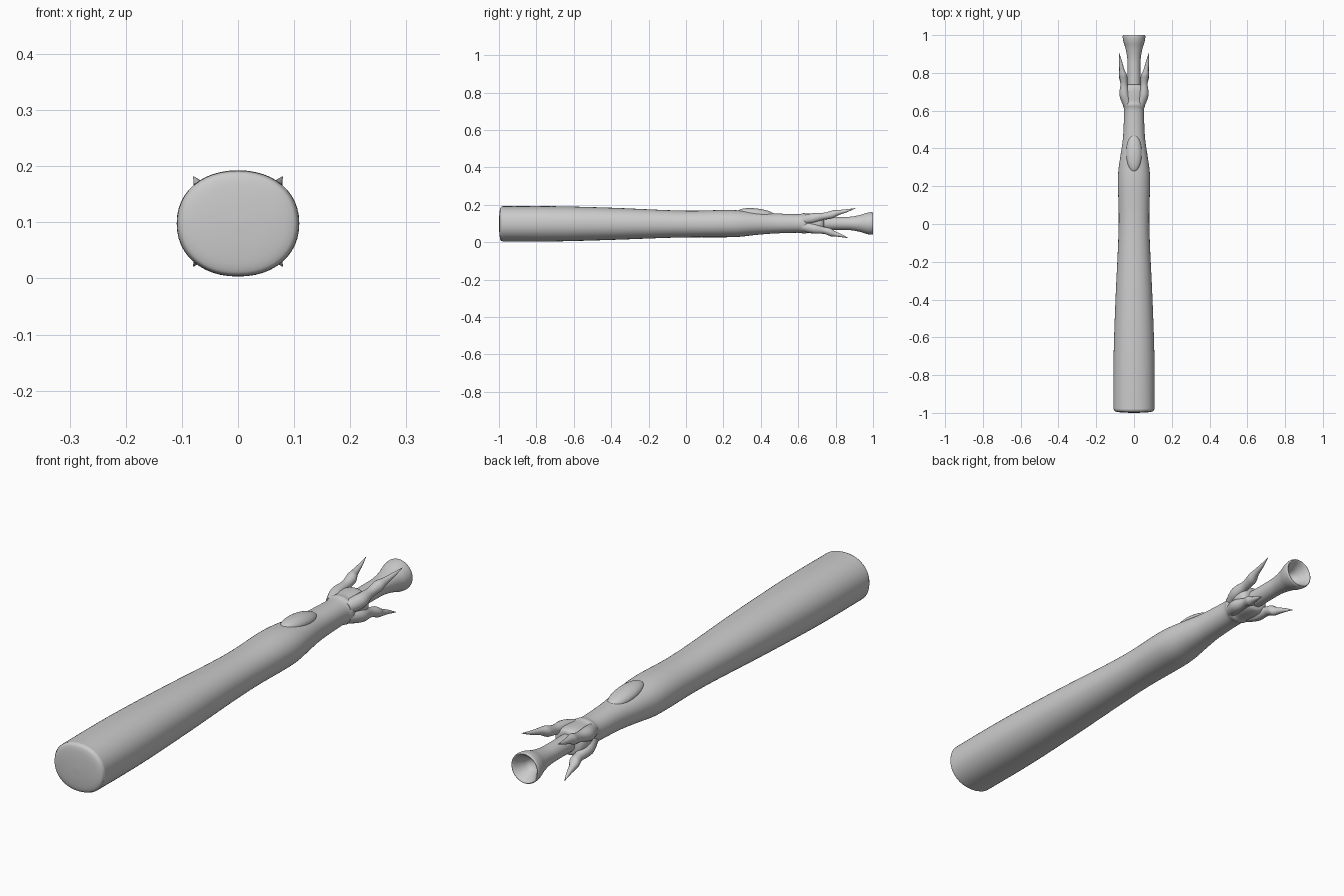
import bpy, bmesh, math
from mathutils import Vector

if "Cube" in bpy.data.objects:
    bpy.data.objects.remove(bpy.data.objects["Cube"])


def loft(name, sections, sides=40, power=2.0, steps=5):
    """Smooth skin through sections (y, x, z, rx, rz), capped at both ends."""
    pts = [Vector(s) for s in sections]
    pts = [pts[0]] + pts + [pts[-1]]
    rows = []
    for a, b, c, d in zip(pts, pts[1:], pts[2:], pts[3:]):
        for k in range(steps):
            t = k / steps
            rows.append(0.5 * (2 * b + (c - a) * t + (2 * a - 5 * b + 4 * c - d) * t * t
                               + (3 * b - a - 3 * c + d) * t ** 3))
    rows.append(pts[-1])
    bm = bmesh.new()
    rings = []
    for y, x, z, rx, rz in rows:
        ring = []
        for i in range(sides):
            a = 2 * math.pi * i / sides
            c, s = math.cos(a), math.sin(a)
            ring.append(bm.verts.new((
                x + rx * math.copysign(abs(c) ** (2 / power), c), y,
                z + rz * math.copysign(abs(s) ** (2 / power), s))))
        rings.append(ring)
    for p, q in zip(rings, rings[1:]):
        for i in range(sides):
            j = (i + 1) % sides
            bm.faces.new((p[i], p[j], q[j], q[i]))
    bm.faces.new(rings[0])
    bm.faces.new(rings[-1])
    bmesh.ops.recalc_face_normals(bm, faces=bm.faces)
    mesh = bpy.data.meshes.new(name)
    bm.to_mesh(mesh)
    bm.free()
    obj = bpy.data.objects.new(name, mesh)
    bpy.context.collection.objects.link(obj)
    smooth(obj)
    return obj


def smooth(obj):
    bpy.ops.object.select_all(action='DESELECT')
    bpy.context.view_layer.objects.active = obj
    obj.select_set(True)
    bpy.ops.object.shade_smooth_by_angle(angle=math.radians(45))


# Long handle, waist, collar ridge and palm: (y, z, rx, rz)
body = [(-1.0, .098, .004, .004), (-.998, .098, .06, .05), (-.993, .098, .095, .083),
        (-.982, .098, .107, .093), (-.95, .098, .109, .094), (-.7, .098, .108, .094),
        (-.4, .098, .098, .086), (-.1, .097, .084, .074), (.05, .097, .081, .071),
        (.2, .099, .085, .073), (.28, .099, .083, .071), (.36, .1, .072, .063),
        (.45, .1, .059, .055), (.54, .1, .054, .051), (.605, .1, .053, .050),
        (.63, .1, .059, .055), (.65, .1, .056, .052), (.685, .1, .064, .053),
        (.715, .1, .063, .052), (.733, .1, .053, .046), (.738, .1, .035, .032)]
loft("handle_body", [(y, 0, z, rx, rz) for y, z, rx, rz in body], 48, 2.15)

# Central flared tube with hollow mouth: (y, radius)
tube = [(.68, .034), (.76, .034), (.83, .034), (.88, .036), (.93, .045), (.965, .056),
        (.99, .060), (1.0, .057), (.995, .050), (.97, .036), (.945, .022), (.935, .002)]
loft("flared_mouthpiece", [(y, 0, .1, r, r) for y, r in tube], 40)

# Four claws around the tube: (y, x, height off axis, radius)
claw = [(.62, .03, .018, .024), (.68, .050, .028, .027), (.735, .053, .038, .019),
        (.765, .055, .044, .020), (.788, .058, .050, .021), (.815, .064, .058, .014),
        (.86, .071, .068, .008), (.905, .079, .081, .001)]
for side, sx in (("right", 1), ("left", -1)):
    for level, sz, reach in (("upper", 1, 1), ("lower", -1, .77)):
        rows = [(y if y < .74 else .735 + (y - .735) * reach, sx * x,
                 .1 + sz * h * (1 if sz > 0 else .96), r, r) for y, x, h, r in claw]
        loft(f"{level}_{side}_claw", rows, 20)

# Oval thumb button on top
bpy.ops.mesh.primitive_uv_sphere_add(segments=40, ring_count=20, location=(0, .375, .153),
                                     rotation=(math.radians(-6), 0, 0))
button = bpy.context.object
button.name = "oval_button"
button.scale = (.041, .1, .027)
smooth(button)
